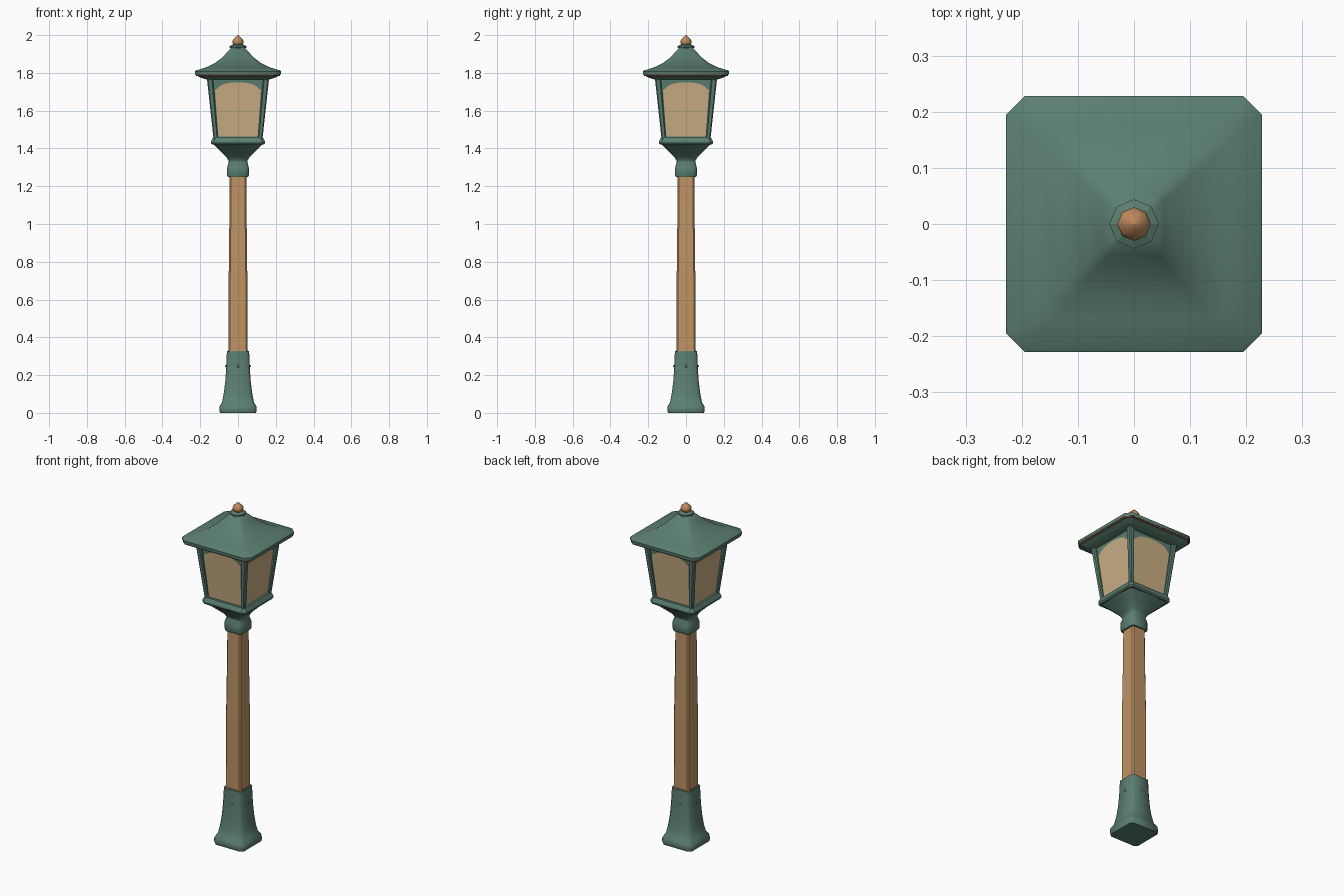
import bpy, bmesh, math
from mathutils import Matrix, Vector

cube = bpy.data.objects.get("Cube")
if cube:
    bpy.data.objects.remove(cube, do_unlink=True)


def material(name, rgb):
    m = bpy.data.materials.new(name)
    m.use_nodes = True
    m.diffuse_color = (*rgb, 1)
    bsdf = m.node_tree.nodes["Principled BSDF"]
    bsdf.inputs["Base Color"].default_value = (*rgb, 1)
    bsdf.inputs["Roughness"].default_value = 0.7
    return m


GREEN = material("weathered green", (0.105, 0.212, 0.165))
WOOD = material("warm wood", (0.52, 0.29, 0.13))
GLASS = material("cream glass", (0.60, 0.43, 0.235))
COPPER = material("copper", (0.52, 0.25, 0.11))
TRIM = material("dark copper trim", (0.16, 0.075, 0.04))


def finish(name, bm, mat, angle=None):
    bmesh.ops.recalc_face_normals(bm, faces=bm.faces)
    mesh = bpy.data.meshes.new(name)
    bm.to_mesh(mesh)
    bm.free()
    mesh.materials.append(mat)
    ob = bpy.data.objects.new(name, mesh)
    bpy.context.collection.objects.link(ob)
    if angle:
        bpy.ops.object.select_all(action="DESELECT")
        ob.select_set(True)
        bpy.context.view_layer.objects.active = ob
        bpy.ops.object.shade_smooth_by_angle(angle=math.radians(angle))
    return ob


def bridge(bm, rings):
    n = len(rings[0])
    for a, b in zip(rings, rings[1:]):
        for i in range(n):
            j = (i + 1) % n
            bm.faces.new((a[i], a[j], b[j], b[i]))
    bm.faces.new(rings[0][::-1])
    bm.faces.new(rings[-1])


def square_loft(name, sections, mat, angle=None):
    """Stack chamfered squares: (half width, chamfer, height, diagonal offset x, y)."""
    bm = bmesh.new()
    rings = []
    for h, c, z, *off in sections:
        ox, oy = off or (0, 0)
        k = h - c
        outline = [(h, -k), (h, k), (k, h), (-k, h), (-h, k), (-h, -k), (-k, -h), (k, -h)]
        rings.append([bm.verts.new((x + ox, y + oy, z)) for x, y in outline])
    bridge(bm, rings)
    return finish(name, bm, mat, angle)


def turned(name, profile, sides, mat, angle=None):
    """Turn a (radius, height) profile around the z axis."""
    bm = bmesh.new()
    rings = [[bm.verts.new((r * math.cos(math.tau * i / sides),
                            r * math.sin(math.tau * i / sides), z))
              for i in range(sides)] for r, z in profile]
    bridge(bm, rings)
    return finish(name, bm, mat, angle)


# Flared foot and wooden shaft
square_loft("base", [(0.095, 0.016, 0), (0.099, 0.018, 0.012), (0.098, 0.018, 0.035),
                     (0.085, 0.018, 0.055), (0.076, 0.017, 0.10), (0.068, 0.015, 0.16),
                     (0.063, 0.014, 0.23), (0.060, 0.013, 0.30), (0.059, 0.012, 0.328)],
            GREEN, 50)
square_loft("base_lip", [(0.053, 0.010, 0.32), (0.052, 0.010, 0.333)], WOOD)
square_loft("post", [(0.050, 0.008, 0.32), (0.049, 0.008, 0.75),
                     (0.045, 0.008, 1.09), (0.044, 0.008, 1.27)], WOOD)

# One rivet in each side of the foot
for i in range(4):
    bm = bmesh.new()
    bmesh.ops.create_uvsphere(bm, u_segments=8, v_segments=6, radius=0.007,
                              matrix=Matrix.Rotation(i * math.pi / 2, 4, "Z")
                              @ Matrix.Translation((0, -0.062, 0.248)))
    finish(f"rivet_{i + 1}", bm, COPPER, 60)

# Collar flaring out to the lantern floor
square_loft("collar", [(0.053, 0.012, 1.25), (0.057, 0.014, 1.258), (0.057, 0.014, 1.30),
                       (0.050, 0.014, 1.325), (0.050, 0.014, 1.335), (0.060, 0.014, 1.352),
                       (0.092, 0.014, 1.385), (0.130, 0.014, 1.423)], GREEN, 50)
square_loft("lantern_floor", [(0.136, 0.014, 1.42), (0.142, 0.016, 1.428),
                              (0.142, 0.016, 1.438), (0.132, 0.014, 1.458)], GREEN)

# Lantern walls lean outwards
Z0, Z1, W0, W1 = 1.445, 1.785, 0.117, 0.150
square_loft("lantern_walls", [(W0, 0.002, Z0), (W1, 0.002, Z1)], GREEN)
for sx in (-1, 1):
    for sy in (-1, 1):
        side = ("front" if sy < 0 else "back") + ("_left" if sx > 0 else "_right")
        square_loft(f"corner_post_{side}",
                    [(0.012, 0.005, Z0, sx * W0, sy * W0),
                     (0.016, 0.006, Z1, sx * W1, sy * W1)], GREEN)


# Arched panes lie on the sloping walls
def pane(name, turn):
    outline = [(-0.105, 1.462), (0.105, 1.462)]
    steps = 10
    for i in range(steps + 1):
        u = 1 - 2 * i / steps
        outline.append((0.121 * u, 1.75 - 0.022 * u * u - 0.020 * u ** 6))
    bm = bmesh.new()
    layers = []
    for lift in (-0.002, 0.003):
        layers.append([bm.verts.new(turn @ Vector(
            (x, -(W0 + (W1 - W0) * (z - Z0) / (Z1 - Z0)) - lift, z))) for x, z in outline])
    bridge(bm, layers)
    finish(name, bm, GLASS)


for i, side in enumerate(("front", "left", "back", "right")):
    pane(f"glass_{side}", Matrix.Rotation(i * math.pi / 2, 3, "Z"))

# Sweeping roof with a thin trim under the eaves
square_loft("roof_soffit", [(0.165, 0.02, 1.765), (0.19, 0.024, 1.772),
                            (0.220, 0.031, 1.786)], GREEN)
square_loft("eave_trim", [(0.222, 0.031, 1.784), (0.225, 0.032, 1.792)], TRIM)
square_loft("roof", [(0.226, 0.032, 1.791), (0.228, 0.033, 1.808), (0.222, 0.032, 1.813),
                     (0.170, 0.026, 1.829), (0.125, 0.020, 1.850), (0.085, 0.015, 1.880),
                     (0.055, 0.011, 1.912), (0.032, 0.008, 1.938)], GREEN, 50)

# Faceted finial on an octagonal seat
turned("finial_seat", [(0.036, 1.928), (0.044, 1.934), (0.044, 1.942), (0.030, 1.949)],
       8, GREEN)
turned("finial", [(0.018, 1.945), (0.027, 1.953), (0.030, 1.966), (0.026, 1.977),
                  (0.014, 1.988), (0.002, 2.0)], 8, COPPER, 50)
